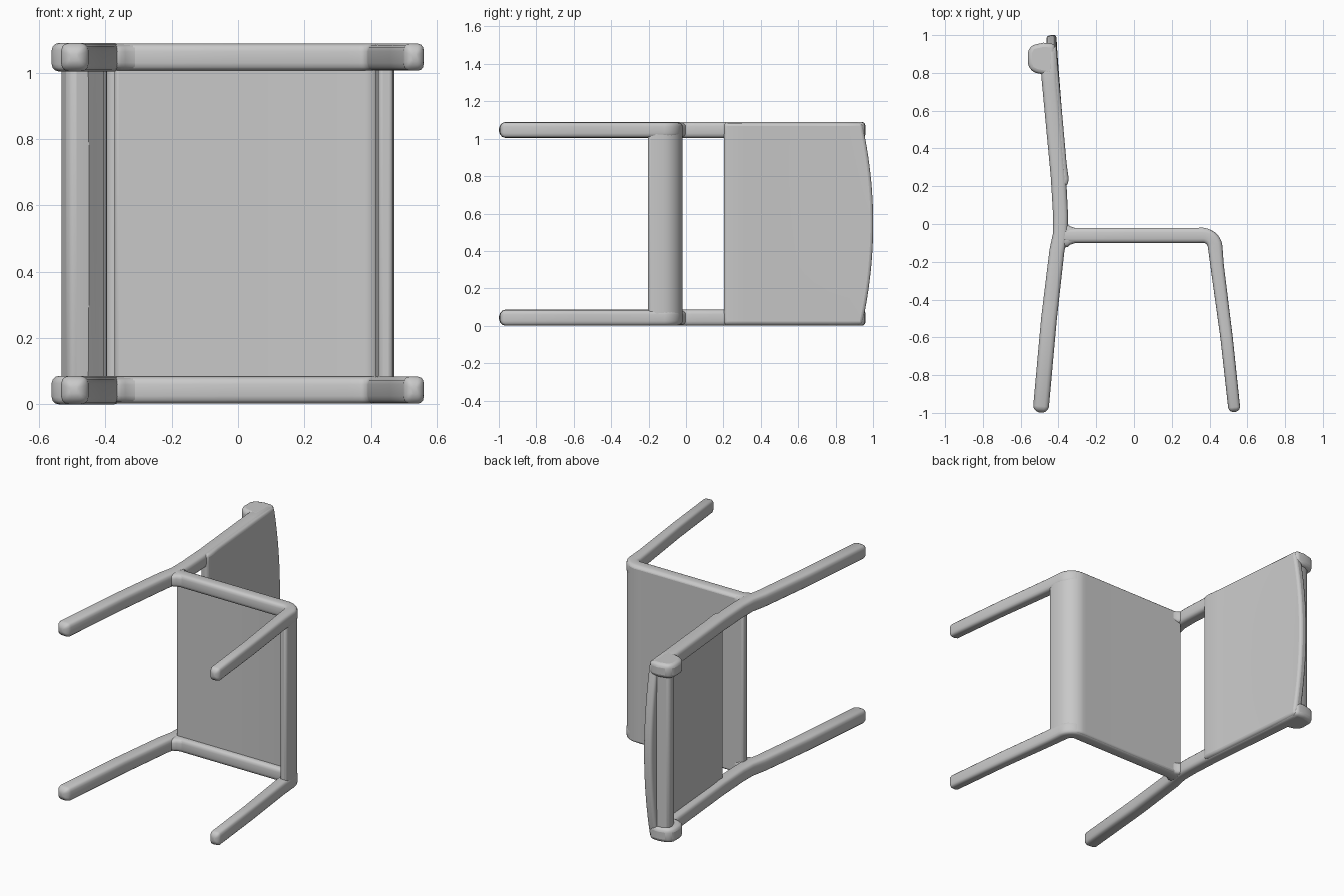
import bpy, bmesh, math
from mathutils import Vector

if "Cube" in bpy.data.objects:
    bpy.data.objects.remove(bpy.data.objects["Cube"])

WIDTH = 1.09          # overall size along z (the chair lies on its side)
RAIL = 0.043          # half width of the side frames

grey = bpy.data.materials.new("light grey")
grey.diffuse_color = (0.58, 0.58, 0.58, 1)
grey.use_nodes = True
grey.node_tree.nodes["Principled BSDF"].inputs["Base Color"].default_value = grey.diffuse_color


def finish(bm, name, bevel=0):
    bmesh.ops.recalc_face_normals(bm, faces=bm.faces)
    me = bpy.data.meshes.new(name)
    bm.to_mesh(me)
    bm.free()
    ob = bpy.data.objects.new(name, me)
    bpy.context.collection.objects.link(ob)
    me.materials.append(grey)
    if bevel:
        mod = ob.modifiers.new("soft edges", 'BEVEL')
        mod.width, mod.segments, mod.limit_method = bevel, 3, 'ANGLE'
        mod.angle_limit = math.radians(40)
    bpy.ops.object.select_all(action='DESELECT')
    ob.select_set(True)
    bpy.context.view_layer.objects.active = ob
    bpy.ops.object.shade_smooth_by_angle(angle=math.radians(45))
    return ob


def normals(path):
    """In-plane mitred normals along an (x, y) path."""
    out = []
    for i in range(len(path)):
        a = Vector(path[max(i - 1, 0)][:2])
        b = Vector(path[min(i + 1, len(path) - 1)][:2])
        d = (b - a).normalized()
        out.append(Vector((-d.y, d.x)))
    return out


def tube(name, path, zc, hz):
    """Rounded-square bar along (x, y, half width) points, with domed ends."""
    pts = [(Vector(p[:2]), n, p[2], 1.0) for p, n in zip(path, normals(path))]

    def dome(end, sign):
        c, n, w, _ = end
        d = Vector((n.y, -n.x)) * sign
        return [(c + d * w * 0.8 * math.sin(a), n, w, max(math.cos(a), 0.3))
                for a in (0.5, 0.95, 1.35)]
    pts = dome(pts[0], -1)[::-1] + pts + dome(pts[-1], 1)
    bm = bmesh.new()
    rings = []
    for c, n, w, s in pts:
        ring = []
        for k in range(16):
            a = 2 * math.pi * (k + 0.5) / 16
            u, v = (math.copysign(abs(f) ** 0.52, f) for f in (math.cos(a), math.sin(a)))
            p = c + n * w * s * u
            ring.append(bm.verts.new((p.x, p.y, zc + hz * s * v)))
        rings.append(ring)
    for r, q in zip(rings, rings[1:]):
        for k in range(16):
            j = (k + 1) % 16
            bm.faces.new((r[k], r[j], q[j], q[k]))
    bm.faces.new(rings[0])
    bm.faces.new(rings[-1])
    return finish(bm, name)


def prism(name, loop, z0, z1, steps=1, shift=None, bevel=0.01):
    """Closed (x, y) outline stretched along z."""
    bm = bmesh.new()
    rings = []
    for i in range(steps + 1):
        t = i / steps
        rings.append([bm.verts.new((x, y + (shift(y, t) if shift else 0),
                                    z0 + (z1 - z0) * t)) for x, y in loop])
    m = len(loop)
    for r, q in zip(rings, rings[1:]):
        for k in range(m):
            j = (k + 1) % m
            bm.faces.new((r[k], r[j], q[j], q[k]))
    bm.faces.new(rings[0])
    bm.faces.new(rings[-1])
    return finish(bm, name, bevel)


def sheet(name, path, *args, **kw):
    """Prism around an (x, y, half thickness) centre line."""
    ns = normals(path)
    left = [tuple(Vector(p[:2]) + n * p[2]) for p, n in zip(path, ns)]
    right = [tuple(Vector(p[:2]) - n * p[2]) for p, n in zip(path, ns)]
    return prism(name, left + right[::-1], *args, **kw)


def bend(cx, cy, r, a0, a1, n, w):
    return [(cx + r * math.cos(math.radians(a0 + (a1 - a0) * i / n)),
             cy + r * math.sin(math.radians(a0 + (a1 - a0) * i / n)), w)
            for i in range(n + 1)]


# Side frames, repeated at both ends of the width
back_post = [(-0.492, -0.965, 0.042), (-0.45, -0.5, 0.042), (-0.408, -0.14, 0.040),
             (-0.389, -0.05, 0.040), (-0.389, 0.05, 0.040), (-0.400, 0.25, 0.041),
             (-0.445, 0.75, 0.043), (-0.456, 0.91, 0.045)]
front_leg = ([(-0.37, -0.061, 0.040), (0.0, -0.061, 0.040), (0.33, -0.061, 0.040)]
             + bend(0.365, -0.126, 0.065, 88, 6, 7, 0.039)
             + [(0.44, -0.22, 0.036), (0.49, -0.6, 0.033), (0.530, -0.97, 0.032)])
hand_knob = [(-0.416, 0.954), (-0.48, 0.960), (-0.545, 0.945), (-0.562, 0.91),
             (-0.562, 0.85), (-0.55, 0.815), (-0.52, 0.80), (-0.425, 0.78)]
for side, zc in (("left", RAIL), ("right", WIDTH - RAIL)):
    tube(side + "_back_post", back_post, zc, RAIL)
    tube(side + "_seat_rail_and_front_leg", front_leg, zc, 0.041)
    prism(side + "_hand_knob", hand_knob, zc - RAIL, zc + RAIL, bevel=0.022)
    # Flared fillet where the seat rail joins the post
    tube(side + "_joint_fillet", [(-0.375, -0.061, 0.064), (-0.352, -0.061, 0.062),
                                  (-0.34, -0.061, 0.050), (-0.31, -0.061, 0.040)], zc, 0.039)

# Seat panel with rolled front lip
seat_top = ([(-0.372, -0.020), (0.0, -0.020), (0.34, -0.020)]
            + [p[:2] for p in bend(0.355, -0.131, 0.112, 86, 4, 9, 0)]
            + [(0.470, -0.16), (0.466, -0.203)])
seat_under = ([(0.424, -0.203), (0.415, -0.13)]
              + [p[:2] for p in bend(0.370, -0.112, 0.046, 10, 84, 5, 0)]
              + [(0.0, -0.066), (-0.372, -0.066)])
prism("seat_panel", seat_top + seat_under, 0.008, WIDTH - 0.008, bevel=0.012)

# Backrest panel, its top edge bowed upwards in the middle
backrest = [(-0.375, 0.203, 0.024), (-0.371, 0.24, 0.025), (-0.382, 0.32, 0.025),
            (-0.406, 0.6, 0.024), (-0.429, 0.85, 0.024), (-0.438, 0.94, 0.027)]
sheet("backrest_panel", backrest, 0.005, WIDTH - 0.005, 24,
      lambda y, t: 0.06 * (1 - (2 * t - 1) ** 2) * min(max((y - 0.6) / 0.34, 0), 1),
      bevel=0.017)

# Cross bar behind the top of the backrest
sheet("top_cross_bar", [(-0.43, 0.90, 0.045), (-0.48, 0.89, 0.05), (-0.525, 0.875, 0.045)],
      0.05, WIDTH - 0.05, bevel=0.025)
